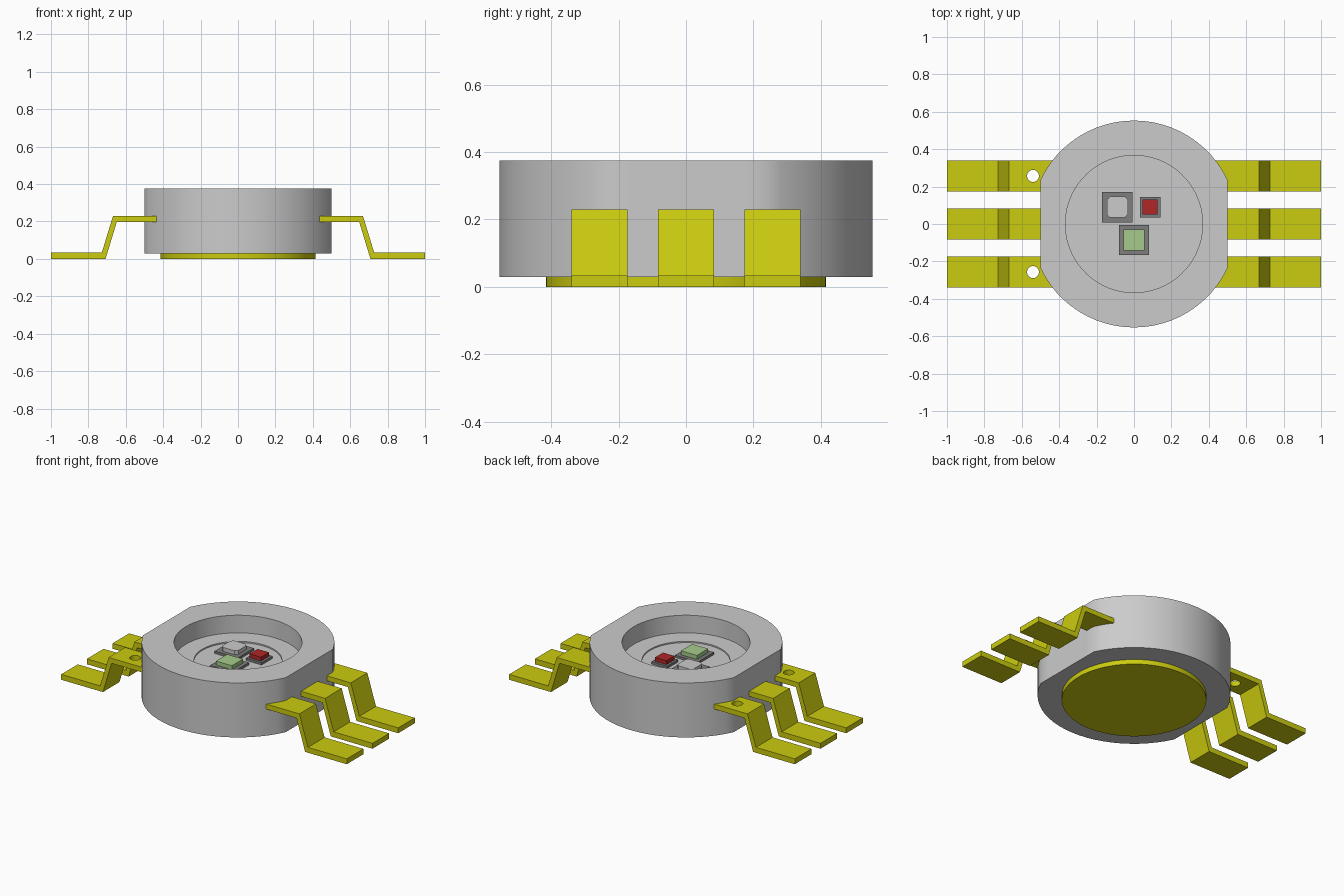
import bpy
import bmesh
from math import acos, cos, sin, pi, radians

default = bpy.data.objects.get("Cube")
if default:
    bpy.data.objects.remove(default, do_unlink=True)


def material(name, rgb):
    mat = bpy.data.materials.new(name)
    mat.use_nodes = True
    mat.diffuse_color = (*rgb, 1)
    mat.node_tree.nodes["Principled BSDF"].inputs["Base Color"].default_value = (*rgb, 1)
    return mat


GREY = material("housing grey", (0.6, 0.6, 0.6))
GOLD = material("lead yellow", (0.6, 0.6, 0.005))
DARK = material("mount grey", (0.21, 0.21, 0.21))
RED = material("chip red", (0.44, 0.02, 0.02))
GREEN = material("chip green", (0.38, 0.6, 0.26))


def finish(bm, name, mat, smooth=False):
    bmesh.ops.recalc_face_normals(bm, faces=bm.faces)
    mesh = bpy.data.meshes.new(name)
    bm.to_mesh(mesh)
    bm.free()
    mesh.materials.append(mat)
    obj = bpy.data.objects.new(name, mesh)
    bpy.context.collection.objects.link(obj)
    if smooth:
        bpy.ops.object.select_all(action='DESELECT')
        obj.select_set(True)
        bpy.context.view_layer.objects.active = obj
        bpy.ops.object.shade_smooth_by_angle(angle=radians(30))
    return obj


def stack(name, rings, mat, smooth=False):
    """Skin a list of equal-length point rings and cap both ends."""
    bm = bmesh.new()
    loops = [[bm.verts.new(p) for p in ring] for ring in rings]
    n = len(loops[0])
    for a, b in zip(loops, loops[1:]):
        for i in range(n):
            j = (i + 1) % n
            bm.faces.new((a[i], a[j], b[j], b[i]))
    bm.faces.new(loops[0])
    bm.faces.new(loops[-1])
    return finish(bm, name, mat, smooth)


# Housing: round body with two flat sides and a stepped round well
RADIUS, FLAT = 0.553, 0.5
corner = acos(FLAT / RADIUS)
half = [corner + (pi - 2 * corner) * i / 24 for i in range(25)]
half += [pi - corner + 2 * corner * i / 8 for i in range(1, 8)]
angles = half + [a + pi for a in half]


def circle(r, z):
    return [(r * cos(a), r * sin(a), z) for a in angles]


def outline(z):
    points = []
    for a in angles:
        r = min(RADIUS, FLAT / max(abs(cos(a)), 0.01))
        points.append((r * cos(a), r * sin(a), z))
    return points


FLOOR = 0.255
stack("housing", [outline(0.03), outline(0.375), circle(0.367, 0.375),
                  circle(0.367, FLOOR + 0.008), circle(0.252, FLOOR + 0.008),
                  circle(0.252, FLOOR)], GREY, True)

# Heat slug under the housing
stack("heat_slug", [circle(0.415, 0), circle(0.415, 0.035)], GOLD, True)


# Bent leads, three on each side
PROFILE = [(0.42, 0.23), (0.668, 0.23), (0.728, 0.034), (1, 0.034),
           (1, 0), (0.708, 0), (0.648, 0.198), (0.42, 0.198)]


def lead(name, side, y):
    return stack(name, [[(side * x, y + dy, z) for x, z in PROFILE]
                        for dy in (-0.083, 0.083)], GOLD)


def punch_hole(obj, x, y):
    bpy.ops.mesh.primitive_cylinder_add(vertices=32, radius=0.032, depth=0.2,
                                        location=(x, y, 0.21))
    cutter = bpy.context.object
    cutter.hide_render = True
    mod = obj.modifiers.new("hole", 'BOOLEAN')
    mod.operation = 'DIFFERENCE'
    mod.solver = 'EXACT'
    mod.object = cutter
    bpy.context.view_layer.objects.active = obj
    bpy.ops.object.modifier_apply(modifier=mod.name)
    bpy.data.objects.remove(cutter, do_unlink=True)


for side, side_name in ((1, "left"), (-1, "right")):
    for row, row_name in ((-1, "front"), (0, "middle"), (1, "back")):
        y = row * 0.257
        obj = lead(f"{side_name}_{row_name}_lead", side, y)
        if side < 0 and row:
            punch_hole(obj, -0.54, y)


# Light chips, each on a dark square mount
def block(name, x, y, size, z0, z1, mat, cut=0):
    h, c = size, size - cut
    if cut:
        shape = [(h, -c), (h, c), (c, h), (-c, h), (-h, c), (-h, -c), (-c, -h), (c, -h)]
    else:
        shape = [(h, -h), (h, h), (-h, h), (-h, -h)]
    stack(name, [[(x + u, y + v, z) for u, v in shape] for z in (z0, z1)], mat)


for name, x, y, mount, chip, mat, cut in (
        ("grey", -0.089, 0.09, 0.081, 0.056, GREY, 0.016),
        ("red", 0.086, 0.09, 0.055, 0.04, RED, 0),
        ("green", 0, -0.085, 0.08, 0.056, GREEN, 0)):
    block(f"{name}_chip_mount", x, y, mount, FLOOR, FLOOR + 0.015, DARK)
    block(f"{name}_chip", x, y, chip, FLOOR + 0.015, FLOOR + 0.04, mat, cut)
